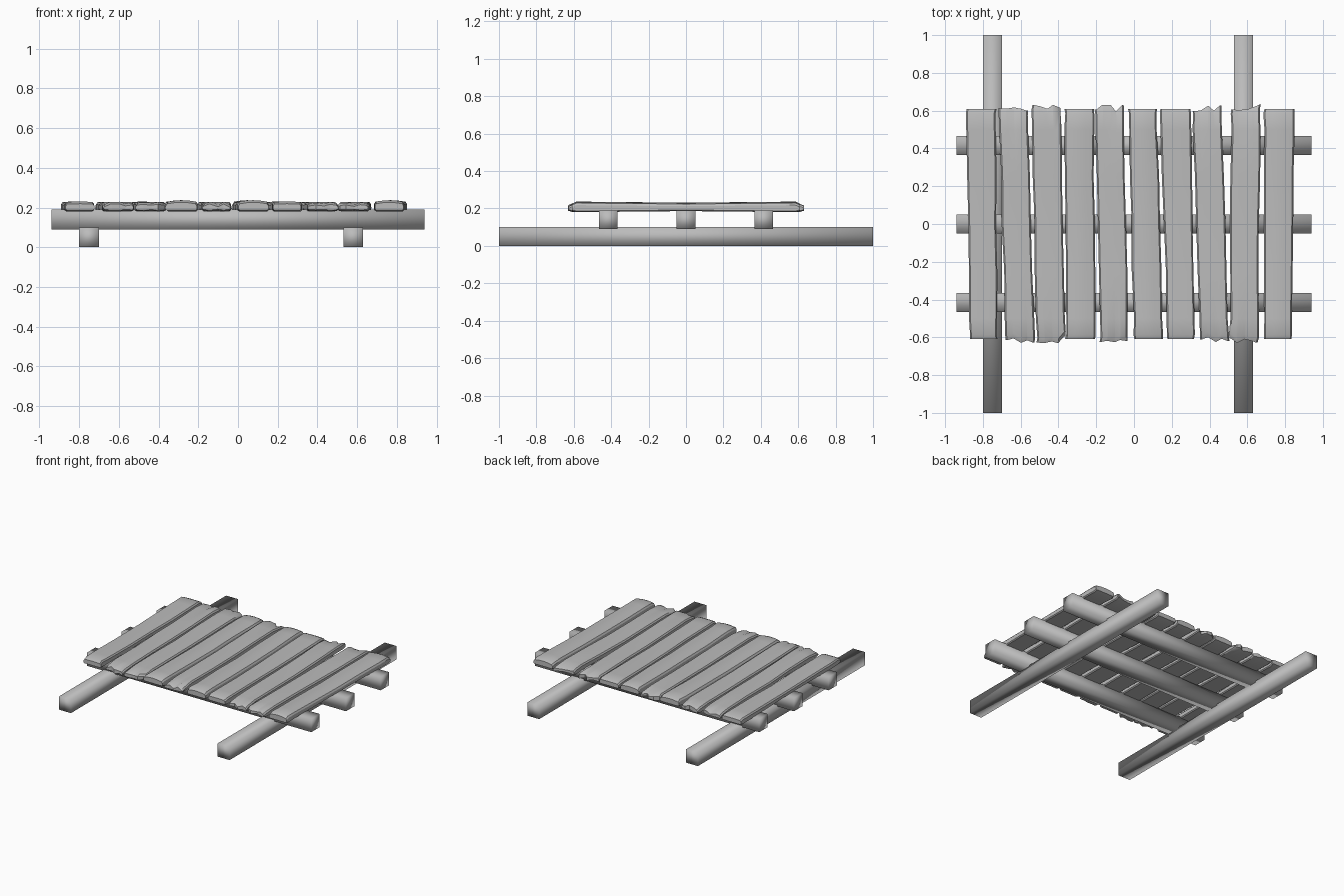
import bpy, bmesh, random
from math import radians

random.seed(4)
if "Cube" in bpy.data.objects:
    bpy.data.objects.remove(bpy.data.objects["Cube"])

# Weathered grey wood
GREY = (0.5, 0.5, 0.5, 1)
wood = bpy.data.materials.new("grey_wood")
wood.diffuse_color = GREY
wood.use_nodes = True
wood.node_tree.nodes["Principled BSDF"].inputs["Base Color"].default_value = GREY


def finish(bm, name, sharp_angle):
    bmesh.ops.recalc_face_normals(bm, faces=bm.faces)
    mesh = bpy.data.meshes.new(name)
    bm.to_mesh(mesh)
    bm.free()
    mesh.materials.append(wood)
    obj = bpy.data.objects.new(name, mesh)
    bpy.context.collection.objects.link(obj)
    bpy.ops.object.select_all(action="DESELECT")
    obj.select_set(True)
    bpy.context.view_layer.objects.active = obj
    if sharp_angle:
        bpy.ops.object.shade_smooth_by_angle(angle=radians(sharp_angle))
    else:
        bpy.ops.object.shade_smooth()


def beam(name, center, size):
    bm = bmesh.new()
    bmesh.ops.create_cube(bm, size=1)
    bmesh.ops.scale(bm, vec=size, verts=bm.verts)
    bmesh.ops.translate(bm, vec=center, verts=bm.verts)
    finish(bm, name, 0)


def plank(name, back, front, ragged, crown):
    """Loft a worn board; columns come in pairs so that broken ends are stepped."""
    if ragged:
        cols = [-1, -.9, -.5, -.45, .05, .1, .45, .5, .9, 1]
    else:
        cols = [-1, -.9, -.4, 0, .4, .9, 1]
    n = len(cols)
    half = 0.61
    stations = [-half, -half + .025, -.5, -.25, 0, .25, .5, half - .025, half]
    groups = range(n // 2 + 1)
    # Broken length and chip depth of each splinter, at the two ends
    jag = {s: [random.uniform(-.015, .022) for _ in groups] for s in (-1, 1)}
    chip = {s: [random.uniform(0, .016) for _ in groups] for s in (-1, 1)}
    bm = bmesh.new()
    rings = []
    for k, y in enumerate(stations):
        end = min(k, len(stations) - 1 - k)
        side = 1 if y > 0 else -1
        t = (y + half) / (2 * half)
        left = front[0] + (back[0] - front[0]) * t + random.uniform(-.004, .004)
        right = front[1] + (back[1] - front[1]) * t + random.uniform(-.004, .004)
        swell = 0.006 * abs(y) / half
        top, bottom = [], []
        for i, u in enumerate(cols):
            edge = abs(u) == 1
            high = 0.222 + swell + crown * (1 - u * u) - (.01 if edge else 0)
            low = 0.186 - swell + (.006 if edge else 0)
            yy = y
            if ragged and end < 2:
                yy += side * jag[side][i // 2]
                high -= chip[side][i // 2]
                low += chip[side][i // 2] * .3
            if end == 0:
                high -= .011
                low += .007
            x = left + (right - left) * (u + 1) / 2
            top.append(bm.verts.new((x, yy, high)))
            bottom.append(bm.verts.new((x, yy, low)))
        rings.append(top + bottom[::-1])
    # Skin along the board, then close both ends
    for a, b in zip(rings, rings[1:]):
        for i in range(2 * n):
            j = (i + 1) % (2 * n)
            bm.faces.new((a[i], a[j], b[j], b[i]))
    for ring in (rings[0], rings[-1]):
        for i in range(n - 1):
            bm.faces.new((ring[i], ring[i + 1], ring[-2 - i], ring[-1 - i]))
    finish(bm, name, 30)


# Two long skids on the ground
for name, x in (("right_skid", -.75), ("left_skid", .58)):
    beam(name, (x, 0, .05), (.1, 2, .1))

# Three cross beams resting on the skids
for name, y in (("front_cross_beam", -.415), ("middle_cross_beam", 0), ("back_cross_beam", .415)):
    beam(name, (0, y, .14), (1.88, .1, .1))

# Deck boards: back edge pair, front edge pair, broken ends, crown height
boards = [
    ((-.89, -.73), (-.87, -.725), False, .002),
    ((-.715, -.563), (-.68, -.525), True, .002),
    ((-.54, -.39), (-.515, -.36), True, .002),
    ((-.367, -.214), (-.362, -.203), False, .009),
    ((-.208, -.055), (-.18, -.03), True, .002),
    ((-.03, .12), (0, .155), False, .009),
    ((.137, .298), (.177, .32), False, .002),
    ((.31, .46), (.347, .502), True, .001),
    ((.515, .668), (.506, .657), True, .002),
    ((.688, .853), (.687, .832), False, .009),
]
for number, board in enumerate(boards, 1):
    plank(f"deck_board_{number}", *board)
